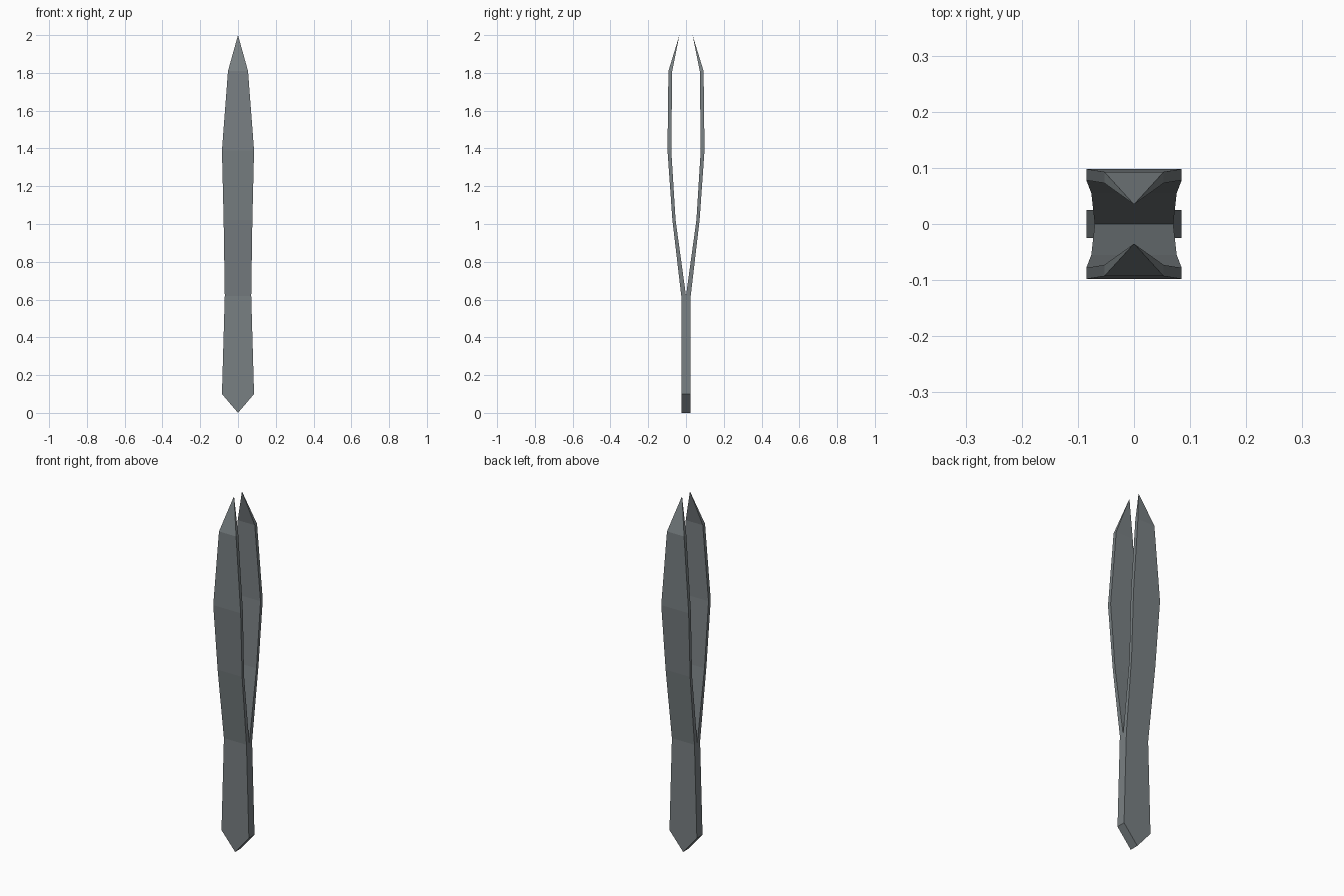
import bpy, bmesh

if "Cube" in bpy.data.objects:
    bpy.data.objects.remove(bpy.data.objects["Cube"])

steel = bpy.data.materials.new("dark steel")
steel.diffuse_color = (0.19, 0.215, 0.225, 1)
steel.use_nodes = True
steel.node_tree.nodes["Principled BSDF"].inputs["Base Color"].default_value = steel.diffuse_color

JOIN = 0.62  # height where the two arms part

# cross-sections: z, half width, inner y, outer y
rows = [
    (0.00, 0.000, 0.000, 0.025),
    (0.10, 0.085, 0.000, 0.025),
    (JOIN, 0.070, 0.000, 0.025),
    (1.02, 0.076, 0.055, 0.072),
    (1.39, 0.085, 0.078, 0.098),
    (1.81, 0.053, 0.073, 0.093),
    (2.00, 0.000, 0.035, 0.035),
]

# one half of the tweezers, lofted through the sections; sides are
# ordered inner, right, outer, left
bm = bmesh.new()
rings = [[bm.verts.new(p) for p in
          ((-w, yi, z), (w, yi, z), (w, yo, z), (-w, yo, z))]
         for z, w, yi, yo in rows]
for (a, b), row in zip(zip(rings, rings[1:]), rows):
    for i in range(4):
        if i == 0 and row[0] < JOIN:
            continue  # the halves are fused below the join
        j = (i + 1) % 4
        bm.faces.new((a[i], a[j], b[j], b[i]))
bmesh.ops.remove_doubles(bm, verts=bm.verts, dist=1e-5)

# mirror to the other arm and weld along y = 0
geom = bm.verts[:] + bm.edges[:] + bm.faces[:]
bmesh.ops.mirror(bm, geom=geom, axis='Y', merge_dist=1e-4)
bmesh.ops.remove_doubles(bm, verts=bm.verts, dist=1e-5)
bmesh.ops.recalc_face_normals(bm, faces=bm.faces)

mesh = bpy.data.meshes.new("tweezers")
bm.to_mesh(mesh)
bm.free()
mesh.materials.append(steel)
tweezers = bpy.data.objects.new("tweezers", mesh)
bpy.context.collection.objects.link(tweezers)
